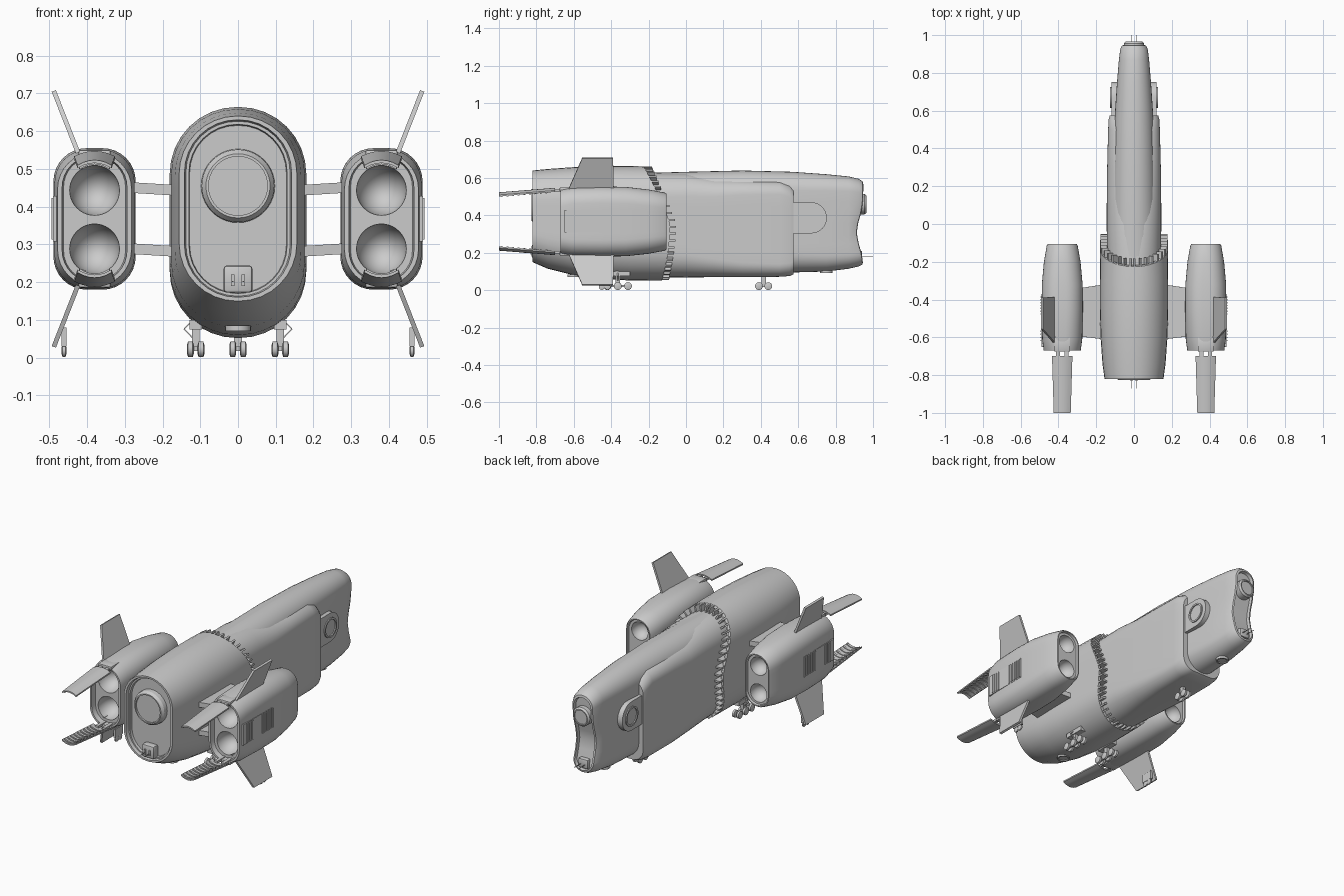
import bpy, bmesh, math
from mathutils import Vector, Matrix

if "Cube" in bpy.data.objects:
    bpy.data.objects.remove(bpy.data.objects["Cube"])

grey = bpy.data.materials.new("hull_grey")
grey.diffuse_color = (0.6, 0.6, 0.6, 1)
grey.use_nodes = True
grey.node_tree.nodes["Principled BSDF"].inputs["Base Color"].default_value = grey.diffuse_color


def finish(name, bm, angle=32):
    bmesh.ops.recalc_face_normals(bm, faces=bm.faces)
    me = bpy.data.meshes.new(name)
    bm.to_mesh(me)
    bm.free()
    me.materials.append(grey)
    ob = bpy.data.objects.new(name, me)
    bpy.context.collection.objects.link(ob)
    smooth(ob, angle)
    return ob


def smooth(ob, angle=32):
    bpy.ops.object.select_all(action='DESELECT')
    ob.select_set(True)
    bpy.context.view_layer.objects.active = ob
    bpy.ops.object.shade_smooth_by_angle(angle=math.radians(angle))


def outline(w, z0, z1, r=None, seg=8, side=6):
    """Rounded rectangle, symmetric in x, counter-clockwise from bottom."""
    r = min(r or w, w) * 0.98
    half = [(w - r + r * math.sin(a), z0 + r - r * math.cos(a))
            for a in (i * math.pi / 2 / seg for i in range(seg + 1))]
    half += [(w, z0 + r + (z1 - z0 - 2 * r) * i / side) for i in range(1, side)]
    half += [(w - r + r * math.cos(a), z1 - r + r * math.sin(a))
             for a in (i * math.pi / 2 / seg for i in range(seg + 1))]
    return half + [(-x, z) for x, z in reversed(half)]


def loft(name, sections, cx=0):
    """Skin sections (y, half width, z low, z high, radius, bend) along y."""
    bm = bmesh.new()
    rings = []
    for y, w, z0, z1, *rest in sections:
        r = rest[0] if rest else None
        bend = rest[1] if len(rest) > 1 else (lambda z: 0)
        rings.append([bm.verts.new((cx + x, y + bend(z), z)) for x, z in outline(w, z0, z1, r)])
    n = len(rings[0])
    for a, b in zip(rings, rings[1:]):
        for i in range(n):
            j = (i + 1) % n
            bm.faces.new((a[i], a[j], b[j], b[i]))
    for ring in (rings[0], rings[-1]):
        for i in range(n // 2 - 1):
            bm.faces.new((ring[i], ring[i + 1], ring[n - 2 - i], ring[n - 1 - i]))
    return finish(name, bm)


def box(name, lo, hi, bevel=0):
    bm = bmesh.new()
    size = [abs(b - a) for a, b in zip(lo, hi)]
    mid = [(a + b) / 2 for a, b in zip(lo, hi)]
    bmesh.ops.create_cube(bm, size=1, matrix=Matrix.Translation(mid) @ Matrix.Diagonal((*size, 1)))
    if bevel:
        bmesh.ops.bevel(bm, geom=bm.edges[:], offset=bevel, segments=2, affect='EDGES', profile=0.5)
    return finish(name, bm)


def lathe(name, profile, origin, axis, seg=32):
    """Spin (radius, distance along axis) points."""
    rot = Vector((0, 0, 1)).rotation_difference(Vector(axis)).to_matrix()
    bm = bmesh.new()
    rings = []
    for r, h in profile:
        rings.append([bm.verts.new(Vector(origin) + rot @ Vector(
            (r * math.cos(t), r * math.sin(t), h))) for t in (2 * math.pi * i / seg for i in range(seg))])
    for a, b in zip(rings, rings[1:]):
        for i in range(seg):
            bm.faces.new((a[i], a[(i + 1) % seg], b[(i + 1) % seg], b[i]))
    bm.faces.new(rings[0])
    bm.faces.new(rings[-1])
    return finish(name, bm)


def plate(name, pts, thick):
    bm = bmesh.new()
    pts = [Vector(p) for p in pts]
    nrm = (pts[1] - pts[0]).cross(pts[-1] - pts[0]).normalized() * thick / 2
    a = [bm.verts.new(p + nrm) for p in pts]
    b = [bm.verts.new(p - nrm) for p in pts]
    bm.faces.new(a)
    bm.faces.new(b[::-1])
    for i in range(len(pts)):
        j = (i + 1) % len(pts)
        bm.faces.new((a[i], b[i], b[j], a[j]))
    return finish(name, bm)


def wheels(name, x, ys, z_top):
    """Bogie with a pair of wheels on each axle."""
    for y in ys:
        for dx in (-0.014, 0.014):
            lathe(name + "_wheel", [(0.012, -0.009), (0.021, -0.006), (0.021, 0.006), (0.012, 0.009)],
                  (x + dx, y, 0.022), (1, 0, 0), 16)
    box(name + "_bogie", (x - 0.006, min(ys), 0.017), (x + 0.006, max(ys), 0.029))
    mid = (min(ys) + max(ys)) / 2
    box(name + "_strut", (x - 0.01, mid - 0.012, 0.02), (x + 0.01, mid + 0.012, z_top))


# Rear hull with recessed tail and a swept front lip
def lip(z):
    if z > 0.35:
        return -0.085 - 0.14 * ((z - 0.35) / 0.31) ** 1.2
    return -0.085 - 0.045 * ((0.35 - z) / 0.3) ** 2


loft("rear_hull", [
    (-0.785, 0.128, 0.172, 0.615), (-0.80, 0.13, 0.17, 0.618), (-0.80, 0.138, 0.163, 0.626),
    (-0.82, 0.142, 0.16, 0.63), (-0.82, 0.156, 0.15, 0.64), (-0.74, 0.167, 0.115, 0.648),
    (-0.6, 0.177, 0.08, 0.658), (-0.45, 0.181, 0.06, 0.664), (-0.3, 0.181, 0.052, 0.664),
    (0, 0.179, 0.053, 0.662, None, lip), (0, 0.165, 0.067, 0.648, None, lip),
    (-0.02, 0.16, 0.072, 0.643, None, lip)])

# Ring of teeth on the lip
ring = outline(0.158, 0.074, 0.641, seg=16, side=14)
bm = bmesh.new()
for i in range(0, len(ring), 2):
    (x, z), (x1, z1), (x0, z0) = ring[i], ring[(i + 1) % len(ring)], ring[i - 1]
    ang = math.atan2(z1 - z0, x1 - x0)
    m = (Matrix.Translation((x, lip(z) + 0.002, z)) @ Matrix.Rotation(-ang, 4, 'Y')
         @ Matrix.Diagonal((0.01, 0.06, 0.04, 1)))
    bmesh.ops.create_cube(bm, size=1, matrix=m)
finish("lip_teeth", bm)

# Tail hatch, tail box and rear aerials
lathe("tail_hatch", [(0.098, 0), (0.096, 0.03), (0.085, 0.045), (0.078, 0.045), (0.078, 0.035),
                     (0.07, 0.035)], (0, -0.78, 0.455), (0, -1, 0), 40)
box("tail_box", (-0.038, -0.825, 0.172), (0.038, -0.78, 0.244), 0.008)
for s in (-1, 1):
    box("tail_box_socket", (s * 0.014 - 0.005, -0.832, 0.19), (s * 0.014 + 0.005, -0.82, 0.22))
    box("tail_aerial", (s * 0.014 - 0.0015, -0.87, 0.2), (s * 0.014 + 0.0015, -0.82, 0.203))
    box("nose_aerial", (s * 0.014 - 0.0015, 0.92, 0.179), (s * 0.014 + 0.0015, 1.0, 0.182))

# Spine and nose with a hollowed face
def hollow(z):
    return -0.035 * math.exp(-((z - 0.31) / 0.1) ** 2)


loft("spine_and_nose", [
    (-0.27, 0.125, 0.08, 0.625), (0, 0.12, 0.08, 0.633), (0.3, 0.112, 0.085, 0.64),
    (0.57, 0.102, 0.095, 0.633), (0.75, 0.09, 0.1, 0.62), (0.87, 0.08, 0.115, 0.608),
    (0.925, 0.073, 0.127, 0.595, None, hollow), (0.945, 0.064, 0.137, 0.58, None, hollow),
    (0.948, 0.055, 0.147, 0.567, None, hollow), (0.93, 0.052, 0.15, 0.563, None, hollow)])
lathe("nose_hatch", [(0.054, 0), (0.054, 0.04), (0.046, 0.05), (0.04, 0.05), (0.04, 0.043),
                     (0.035, 0.043)], (0, 0.915, 0.46), (0, 1, 0))
box("nose_box", (-0.03, 0.9, 0.158), (0.03, 0.942, 0.21), 0.006)

# Wide shoulders of the forward body
loft("forward_body", [
    (-0.27, 0.14, 0.07, 0.628, 0.135), (0, 0.145, 0.068, 0.625, 0.125), (0.15, 0.144, 0.07, 0.598, 0.1),
    (0.3, 0.142, 0.07, 0.588, 0.08), (0.5, 0.137, 0.072, 0.582, 0.07),
    (0.555, 0.134, 0.076, 0.565, 0.07), (0.575, 0.128, 0.085, 0.545, 0.07)])

for s in (-1, 1):
    # Side pods on the nose
    arch = [(0.67 + 0.083 * math.sin(a), 0.387 + 0.083 * math.cos(a))
            for a in (math.pi * i / 16 for i in range(17))]
    arch = [(0.56, 0.47)] + arch + [(0.56, 0.304)]
    plate("side_pod", [(s * 0.095, y, z) for y, z in arch], 0.05)
    lathe("side_pod_port", [(0.056, 0), (0.056, 0.03), (0.046, 0.03), (0.046, 0.024), (0.04, 0.024)],
          (s * 0.096, 0.67, 0.387), (s, 0, 0))

    # Engine nacelle with bowls cut into both ends
    cx = s * 0.38
    nac = loft("nacelle", [
        (-0.64, 0.082, 0.203, 0.532), (-0.645, 0.084, 0.202, 0.533), (-0.67, 0.086, 0.2, 0.535),
        (-0.67, 0.098, 0.19, 0.543), (-0.61, 0.106, 0.183, 0.551, 0.09), (-0.45, 0.109, 0.18, 0.555, 0.09),
        (-0.32, 0.108, 0.182, 0.552, 0.09), (-0.2, 0.097, 0.195, 0.538, 0.088), (-0.115, 0.082, 0.211, 0.522),
        (-0.105, 0.076, 0.217, 0.516), (-0.105, 0.07, 0.223, 0.51), (-0.12, 0.068, 0.225, 0.508)], cx)
    bm = bmesh.new()
    for y, r, depth in ((-0.64, 0.066, 0.09), (-0.12, 0.052, 0.06)):
        for z in (0.443, 0.288):
            bmesh.ops.create_uvsphere(bm, u_segments=32, v_segments=20, radius=1,
                                      matrix=Matrix.Translation((cx, y, z)) @ Matrix.Diagonal((r, depth, r, 1)))
    cutter = finish("bowl_cutter", bm)
    cutter.hide_render = True
    mod = nac.modifiers.new("bowls", 'BOOLEAN')
    mod.object = cutter
    mod.operation = 'DIFFERENCE'
    bpy.context.view_layer.objects.active = nac
    bpy.ops.object.modifier_apply(modifier="bowls")
    bpy.data.objects.remove(cutter)
    smooth(nac)

    # Louvre panel on the outer side
    box("louvre_panel", (s * 0.48, -0.65, 0.308), (s * 0.49, -0.38, 0.428))
    for i in range(11):
        y = (-0.62 + 0.016 * i) if i < 4 else (-0.48 + 0.015 * (i - 4))
        box("louvre", (s * 0.485, y, 0.313), (s * 0.494, y + 0.007, 0.423))

    # Pylons from hull to nacelle
    for z in (0.447, 0.285):
        plate("pylon", [(s * 0.16, -0.61, z - 0.004), (s * 0.29, -0.595, z + 0.004),
                        (s * 0.29, -0.34, z + 0.004), (s * 0.16, -0.32, z - 0.004)], 0.028)

    # Fins, tail flaps and hinges, above and below
    for v in (-1, 1):
        zz = lambda h: 0.3675 + v * h
        plate("fin", [(s * 0.408, -0.645, zz(0.135)), (s * 0.408, -0.385, zz(0.135)),
                      (s * 0.488, -0.39, zz(0.339)), (s * 0.488, -0.555, zz(0.339))], 0.012)
        for y0, y1, w0, w1, h0, h1, nm in [(-1.0, -0.7, 0.045, 0.054, 0.156, 0.18, "flap")] + [
                (-0.99 + 0.03 * i, -0.98 + 0.03 * i, 0.04, 0.041, 0.153 + 0.0024 * i, 0.154 + 0.0024 * i,
                 "flap_rib") for i in range(9)]:
            bm = bmesh.new()
            rows = [[bm.verts.new((cx + w * t / 3, y, zz(h - 0.014 * (t / 3) ** 2 - d)))
                     for t in range(-3, 4)]
                    for y, w, h, d in ((y0, w0, h0, 0), (y1, w1, h1, 0), (y1, w1, h1, 0.008), (y0, w0, h0, 0.008))]
            for k in range(4):
                for t in range(6):
                    a, b = rows[k], rows[(k + 1) % 4]
                    bm.faces.new((a[t], a[t + 1], b[t + 1], b[t]))
            for t in (0, 6):
                bm.faces.new([r[t] for r in rows])
            finish(nm, bm)
        for dx in (-0.022, 0.022):
            box("flap_hinge", (cx + dx - 0.01, -0.715, zz(0.158)), (cx + dx + 0.01, -0.64, zz(0.172)))
        box("hinge_pad", (cx - 0.042, -0.675, zz(0.162)), (cx + 0.042, -0.6, zz(0.182)), 0.004)

    # Feet on the lower fins
    box("fin_foot", (s * 0.455, -0.47, 0.03), (s * 0.468, -0.4, 0.08))
    for y in (-0.45, -0.42):
        lathe("fin_foot_wheel", [(0.01, -0.006), (0.016, -0.004), (0.016, 0.004), (0.01, 0.006)],
              (s * 0.461, y, 0.018), (1, 0, 0), 16)

    # Main landing gear with folding links
    wheels("main_gear", s * 0.112, (-0.42, -0.365, -0.31), 0.13)
    box("gear_bay", (s * 0.095, -0.42, 0.075), (s * 0.128, -0.3, 0.1))
    for p, q in (((0.118, 0.1), (0.143, 0.076)), ((0.143, 0.076), (0.118, 0.05))):
        plate("gear_link", [(s * p[0], -0.37, p[1]), (s * q[0], -0.37, q[1]),
                            (s * q[0], -0.362, q[1]), (s * p[0], -0.362, p[1])], 0.003)

# Nose gear and belly jets
wheels("nose_gear", 0, (0.39, 0.44), 0.1)
for y, z in ((-0.6, 0.075), (0.75, 0.095)):
    lathe("belly_jet", [(0.034, 0), (0.034, 0.014), (0.026, 0.014), (0.026, 0.008), (0.02, 0.008)],
          (0, y, z + 0.01), (0, 0, -1), 24)
